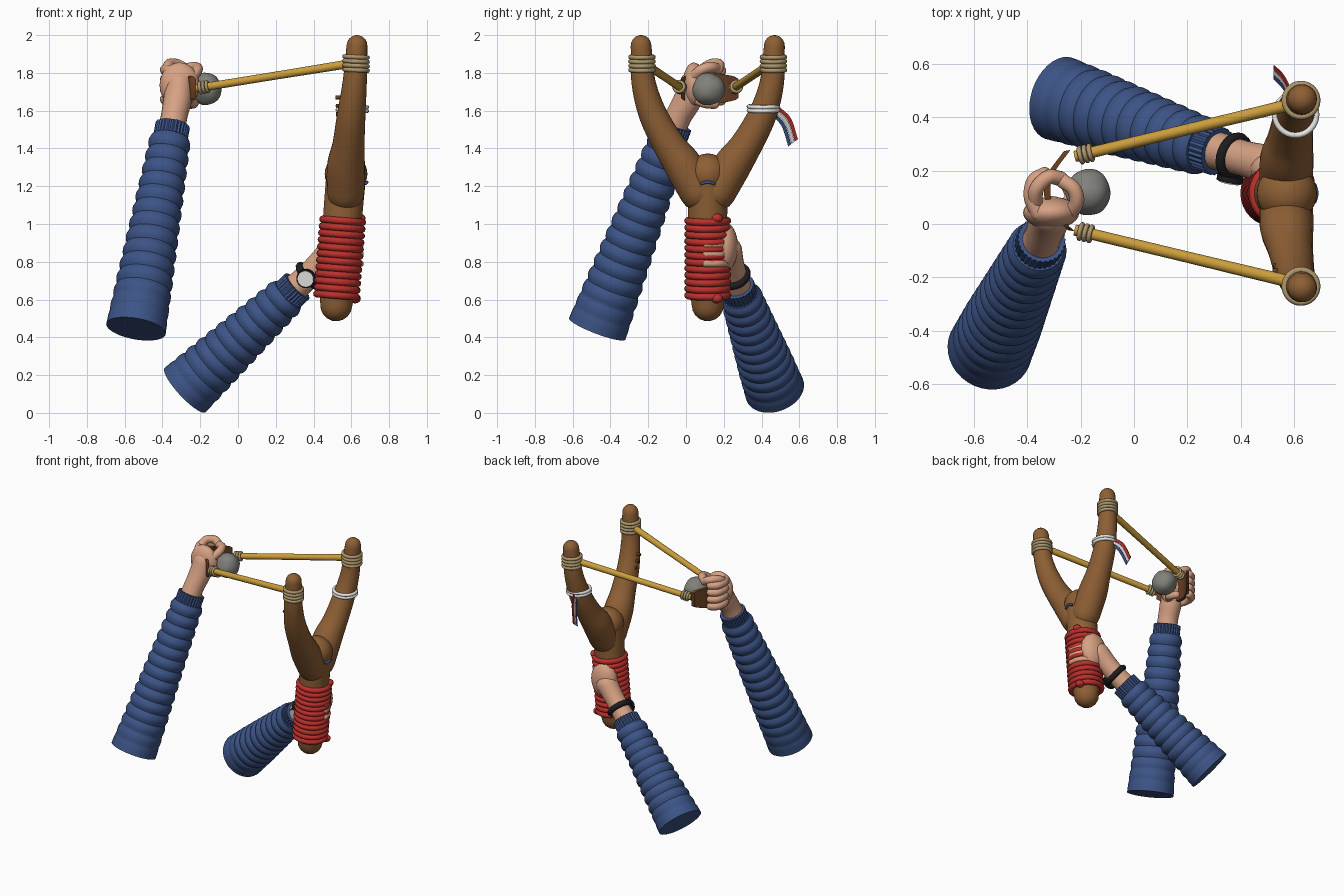
import bpy, bmesh, math, random
from mathutils import Vector as V, noise

if "Cube" in bpy.data.objects:
    bpy.data.objects.remove(bpy.data.objects["Cube"])

random.seed(4)


def mat(name, r, g, b):
    m = bpy.data.materials.new(name)
    m.diffuse_color = (r, g, b, 1)
    m.use_nodes = True
    m.node_tree.nodes["Principled BSDF"].inputs["Base Color"].default_value = m.diffuse_color
    return m


WOOD = mat("wood", .27, .115, .035)
DENIM = mat("sleeve blue", .045, .088, .24)
SKIN = mat("skin", .68, .36, .23)
RED = mat("red cord", .5, .03, .025)
RUBBER = mat("ochre rubber", .6, .34, .045)
TWINE = mat("tan twine", .42, .31, .15)
STONE = mat("stone grey", .22, .22, .2)
LEATHER = mat("dark leather", .13, .045, .014)
BLACK = mat("black strap", .012, .012, .014)
WHITE = mat("white", .8, .8, .78)


def finish(bm, name, material, angle=40):
    bmesh.ops.recalc_face_normals(bm, faces=bm.faces)
    me = bpy.data.meshes.new(name)
    bm.to_mesh(me)
    bm.free()
    ob = bpy.data.objects.new(name, me)
    bpy.context.collection.objects.link(ob)
    me.materials.append(material)
    bpy.context.view_layer.objects.active = ob
    ob.select_set(True)
    bpy.ops.object.shade_smooth_by_angle(angle=math.radians(angle))
    ob.select_set(False)
    return ob


def spline(keys, n=6):
    """Catmull-Rom through (x, y, z, radius) keys."""
    k = [V(p) for p in keys]
    k = [2 * k[0] - k[1]] + k + [2 * k[-1] - k[-2]]
    out = []
    for i in range(1, len(k) - 2):
        a, b, c, d = k[i - 1:i + 3]
        for j in range(n):
            t = j / n
            out.append(.5 * (2 * b + (c - a) * t + (2 * a - 5 * b + 4 * c - d) * t * t
                             + (3 * b - a - 3 * c + d) * t ** 3))
    return out + [k[-2]]


def tube(name, path, material, seg=20, domes=(False, False), rib=0):
    """Skin a round tube over points (x, y, z, radius); optional rounded ends and lengthwise ribs."""
    pts = [(V(p[:3]), p[3]) for p in path]
    arcs = [math.radians(a) for a in (20, 40, 60, 80)]
    if domes[0]:
        p, r = pts[0]
        d = (p - pts[1][0]).normalized()
        pts = [(p + d * r * math.sin(a), r * math.cos(a)) for a in reversed(arcs)] + pts
    if domes[1]:
        p, r = pts[-1]
        d = (p - pts[-2][0]).normalized()
        pts += [(p + d * r * math.sin(a), r * math.cos(a)) for a in arcs]
    bm = bmesh.new()
    rings, u = [], None
    for i, (p, r) in enumerate(pts):
        d = (pts[min(i + 1, len(pts) - 1)][0] - pts[max(i - 1, 0)][0]).normalized()
        u = d.orthogonal() if u is None else u - d * u.dot(d)
        u.normalize()
        w = d.cross(u)
        rings.append([bm.verts.new(p + (u * math.cos(a) + w * math.sin(a)) * (r + rib * (j % 2)))
                      for j in range(seg) for a in [2 * math.pi * j / seg]])
    for a, b in zip(rings, rings[1:]):
        for j in range(seg):
            bm.faces.new((a[j], a[(j + 1) % seg], b[(j + 1) % seg], b[j]))
    bm.faces.new(rings[0])
    bm.faces.new(rings[-1])
    return finish(bm, name, material)


def ring(name, c, axis, R, r, material, seg=32):
    bpy.ops.mesh.primitive_torus_add(major_radius=R, minor_radius=r, major_segments=seg,
                                     minor_segments=10, location=c,
                                     rotation=V(axis).to_track_quat('Z', 'Y').to_euler())
    ob = bpy.context.object
    ob.name = name
    ob.data.materials.append(material)
    bpy.ops.object.shade_smooth()
    return ob


def ball(name, c, size, material):
    bpy.ops.mesh.primitive_uv_sphere_add(segments=28, ring_count=16, radius=1, location=c)
    ob = bpy.context.object
    ob.name, ob.scale = name, size
    ob.data.materials.append(material)
    bpy.ops.object.shade_smooth()
    return ob


def disc(name, c, axis, r, depth, material):
    bpy.ops.mesh.primitive_cylinder_add(vertices=28, radius=r, depth=depth, location=c,
                                        rotation=V(axis).to_track_quat('Z', 'Y').to_euler())
    ob = bpy.context.object
    ob.name = name
    ob.data.materials.append(material)
    bpy.ops.object.shade_smooth_by_angle()


def sheet(name, path, width, thick, material):
    """Strip along a path; width and thick are functions of the index giving offset vectors."""
    bm = bmesh.new()
    rows = []
    for i, p in enumerate(path):
        w, t = width(i), thick(i)
        rows.append([bm.verts.new(p + w * a + t * b) for a, b in ((1, 1), (-1, 1), (-1, -1), (1, -1))])
    for a, b in zip(rows, rows[1:]):
        for j in range(4):
            bm.faces.new((a[j], a[(j + 1) % 4], b[(j + 1) % 4], b[j]))
    bm.faces.new(rows[0])
    bm.faces.new(rows[-1])
    return finish(bm, name, material)


# Wooden fork: handle, crotch and two mirrored prongs about y = CY
CY = .115
tube("handle", spline([(.52, CY, .57, .085), (.53, CY, .7, .1), (.555, CY, 1.05, .104),
                       (.572, CY, 1.25, .106)]), WOOD, 28, (True, True))
ball("fork_crotch", (.572, CY, 1.265), (.113, .11, .108), WOOD)
prong = [(.57, .05, 1.17, .1), (.572, .13, 1.31, .1), (.585, .205, 1.42, .085),
         (.6, .29, 1.58, .075), (.618, .34, 1.75, .064), (.63, .353, 1.945, .055)]
for s, side in ((-1, "left"), (1, "right")):
    tube("prong_" + side, spline([(x, CY + s * y, z, r) for x, y, z, r in prong]), WOOD, 24, (True, True))
    for i in range(4):
        ring("tip_binding_" + side, (.625, CY + s * .348, 1.815 + .023 * i), (.05, 0, 1), .061, .012, TWINE)
    # Rubber band and its small tie at the pouch
    a, b = V((.6, CY + s * .335, 1.85)), V((-.22, CY + s * .138, 1.718))
    tube("rubber_band_" + side, [(*a, .023), (*a.lerp(b, .5), .021), (*b, .021)], RUBBER, 16)
    for i in range(3):
        ring("band_tie_" + side, a.lerp(b, .93 + .022 * i), b - a, .027, .009, TWINE, 20)

# Red cord grip with end knots
for i in range(12):
    t = i / 11
    ring("grip_cord", (.522 + .032 * t, CY, .622 + .395 * t), (.08, 0, 1), .105, .0195, RED)
for z, x in ((.605, .62), (1.03, .645)):
    ball("grip_knot", (x, .165, z), (.03, .03, .025), RED)

# Notches, blue mark, white ring and ribbons on the fork
for i in range(6):
    z = 1.45 + .044 * i
    x, y = .532 - .002 * i, -.1 - .095 * i / 5
    tube("notch_peg", [(x + .05, y, z, .011), (x - .006, y, z, .01)], LEATHER, 10)
tube("blue_mark", spline([(.676, CY - .03, 1.215, .008), (.683, CY, 1.222, .008),
                          (.676, CY + .03, 1.215, .008)]), DENIM, 10, (True, True))
for dz in (0, .02):
    ring("white_ring", (.605, .41, 1.602 + dz), (.05, 0, 1), .078, .011, WHITE)
for off, m, n in ((.022, RED, "red"), (0, WHITE, "white"), (-.022, DENIM, "blue")):
    out = V((0, .8, .6))
    path = [V(p[:3]) + out * off for p in spline([(.59, .47, 1.6, 0), (.56, .53, 1.54, 0), (.525, .567, 1.43, 0)])]
    sheet("ribbon_" + n, path, lambda i: out * .01, lambda i: V((.003, 0, 0)), m)

# Leather pouch curved behind the stone
pouch = [V(p[:3]) for p in spline([(-.235, -.025, 1.718, 0), (-.3, .04, 1.718, 0), (-.325, CY, 1.718, 0),
                                   (-.31, .19, 1.718, 0), (-.25, .275, 1.718, 0)])]
last = len(pouch) - 1
sheet("pouch", pouch, lambda i: V((0, 0, .05 + .03 * math.sin(math.pi * i / last) ** .5 if 0 < i < last else .05)),
      lambda i: V((.012, .004 * (i - last / 2) / last, 0)), LEATHER)

# Faceted, slightly lumpy stone
bm = bmesh.new()
bmesh.ops.create_icosphere(bm, subdivisions=4, radius=.085)
for v in bm.verts:
    v.co *= 1 + .08 * noise.noise(v.co * 16)
    v.co += V((-.17, .118, 1.715))
finish(bm, "stone", STONE, 60)


# Sleeves with folds, and ribbed cuffs
def sleeve(name, a, b, cuff_len, folds):
    a, b = V(a), V(b)
    d = (b - a).normalized()
    n, path = folds * 8, []
    for i in range(n + 1):
        t = i / n
        fold = abs(math.sin(math.pi * folds * t)) - .6
        path.append((*a.lerp(b, t), .16 - .055 * t + .013 * fold * min(1, t * 4)))
    tube(name + "_sleeve", path, DENIM, 36)
    tube(name + "_cuff", [(*(b - d * .02), .086), (*(b + d * cuff_len), .086)], DENIM, 56, rib=.006)


sleeve("draw", (-.54, -.47, .445), (-.357, -.083, 1.46), .07, 14)
sleeve("grip", (-.28, .47, .121), (.265, .288, .625), .07, 11)


def finger(name, pts, r):
    tube(name, spline([(*p, r) for p in pts], 5), SKIN, 14, (True, True))


# Drawing hand: wrist, palm, fingers pinching the pouch
tube("draw_wrist", spline([(-.355, -.08, 1.48, .074), (-.338, -.04, 1.57, .07), (-.32, .01, 1.66, .075),
                           (-.31, .035, 1.74, .07)]), SKIN, 24, (True, True))
ball("draw_palm", (-.31, .042, 1.735), (.105, .06, .12), SKIN)
for i in range(4):
    z = 1.655 + .052 * i
    finger("draw_finger", [(-.36, .04, z), (-.385, .1, z + .005), (-.375, .16, z + .003), (-.335, .185, z)], .028)
finger("draw_index", [(-.37, .06, 1.8), (-.365, .13, 1.845), (-.32, .175, 1.845), (-.275, .17, 1.82)], .028)
finger("draw_thumb", [(-.25, .03, 1.77), (-.215, .08, 1.815), (-.225, .13, 1.83), (-.265, .16, 1.825)], .028)
finger("draw_little_finger", [(-.27, .05, 1.66), (-.235, .1, 1.64), (-.25, .15, 1.635)], .026)

# Gripping hand: forearm, palm, fingers sunk into the cord
tube("grip_wrist", spline([(.28, .283, .64, .074), (.36, .26, .715, .068), (.43, .24, .785, .068),
                           (.5, .222, .86, .075)]), SKIN, 24, (True, True))
ball("grip_palm", (.535, .205, .88), (.1, .07, .13), SKIN)
for i in range(4):
    z = .79 + .05 * i
    finger("grip_finger", [(.54 + .107 * math.cos(a), CY + .107 * math.sin(a), z)
                           for a in (1.3, .9, .5, 0, -.1)], .018)
finger("grip_thumb", [(.47, .23, .86), (.478, .2, .93), (.5, .19, .975)], .03)

# Wristwatch
axis = V((.72, -.24, .65)).normalized()
c = V((.375, .253, .725))
side = (V((0, -1, 0)) + axis * axis.y).normalized()
side = (V((0, -1, 0)) - axis * V((0, -1, 0)).dot(axis)).normalized()
ring("watch_strap", c, axis, .072, .02, BLACK)
disc("watch_case", c + side * .085, side, .05, .022, BLACK)
disc("watch_face", c + side * .097, side, .042, .008, WHITE)
